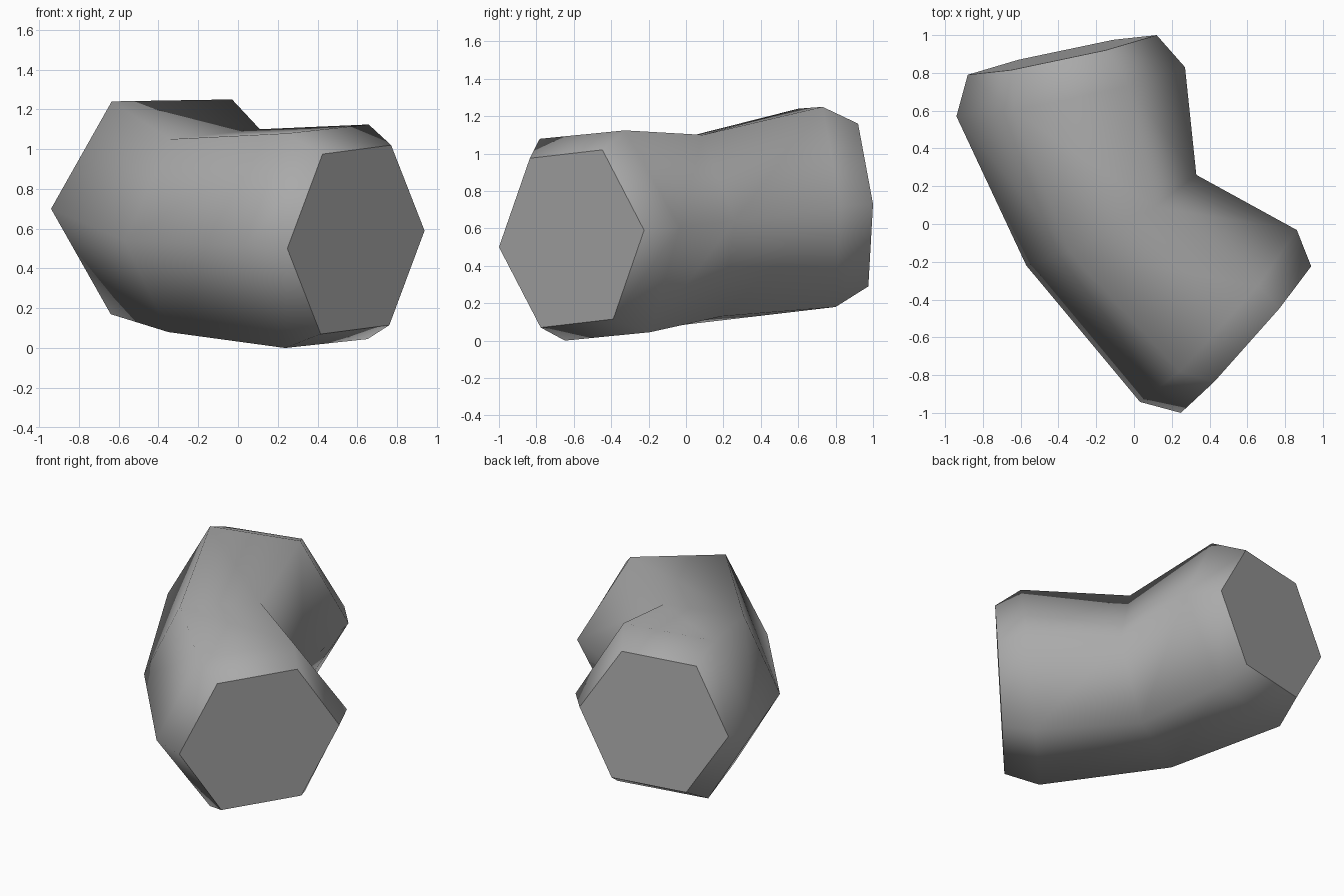
import bpy
import bmesh
from mathutils import Vector

cube = bpy.data.objects.get("Cube")
if cube:
    bpy.data.objects.remove(cube, do_unlink=True)

# One grey material
grey = bpy.data.materials.new("plain grey")
grey.use_nodes = True
colour = (0.4, 0.4, 0.4, 1)
grey.diffuse_color = colour
grey.node_tree.nodes["Principled BSDF"].inputs["Base Color"].default_value = colour

# Hexagonal sections along the bend: centre, first corner arm, second corner arm
sections = [
    ((0.593, -0.612, 0.545), (0.345, 0.388, 0.045), (0.177, 0.165, 0.475)),
    ((0.447, -0.487, 0.562), (0.415, 0.455, 0.045), (0.21, 0.16, 0.562)),
    ((-0.12, 0.02, 0.59), (0.45, 0.24, 0.05), (0.23, 0.07, 0.51)),
    ((-0.335, 0.70, 0.71), (0.605, 0.13, 0.01), (0.305, 0.03, 0.54)),
    ((-0.38, 0.895, 0.72), (0.50, 0.105, 0.01), (0.23, 0.025, 0.44)),
]


def hexagon(bm, centre, arm_a, arm_b):
    """Six corners spanned by two neighbouring arms."""
    c, a, b = Vector(centre), Vector(arm_a), Vector(arm_b)
    return [bm.verts.new(c + arm) for arm in (a, b, b - a, -a, -b, a - b)]


bm = bmesh.new()
rings = [hexagon(bm, *section) for section in sections]

# Smooth side walls, including the tapered ends
for near, far in zip(rings, rings[1:]):
    for i in range(6):
        j = (i + 1) % 6
        bm.faces.new((near[i], near[j], far[j], far[i])).smooth = True

# Flat end caps with crisp borders
for ring in (rings[0], rings[-1]):
    cap = bm.faces.new(ring)
    cap.smooth = False
    for edge in cap.edges:
        edge.smooth = False

bmesh.ops.recalc_face_normals(bm, faces=bm.faces)
mesh = bpy.data.meshes.new("bent_hexagonal_bar")
bm.to_mesh(mesh)
bm.free()
mesh.materials.append(grey)
bar = bpy.data.objects.new("bent_hexagonal_bar", mesh)
bpy.context.collection.objects.link(bar)
